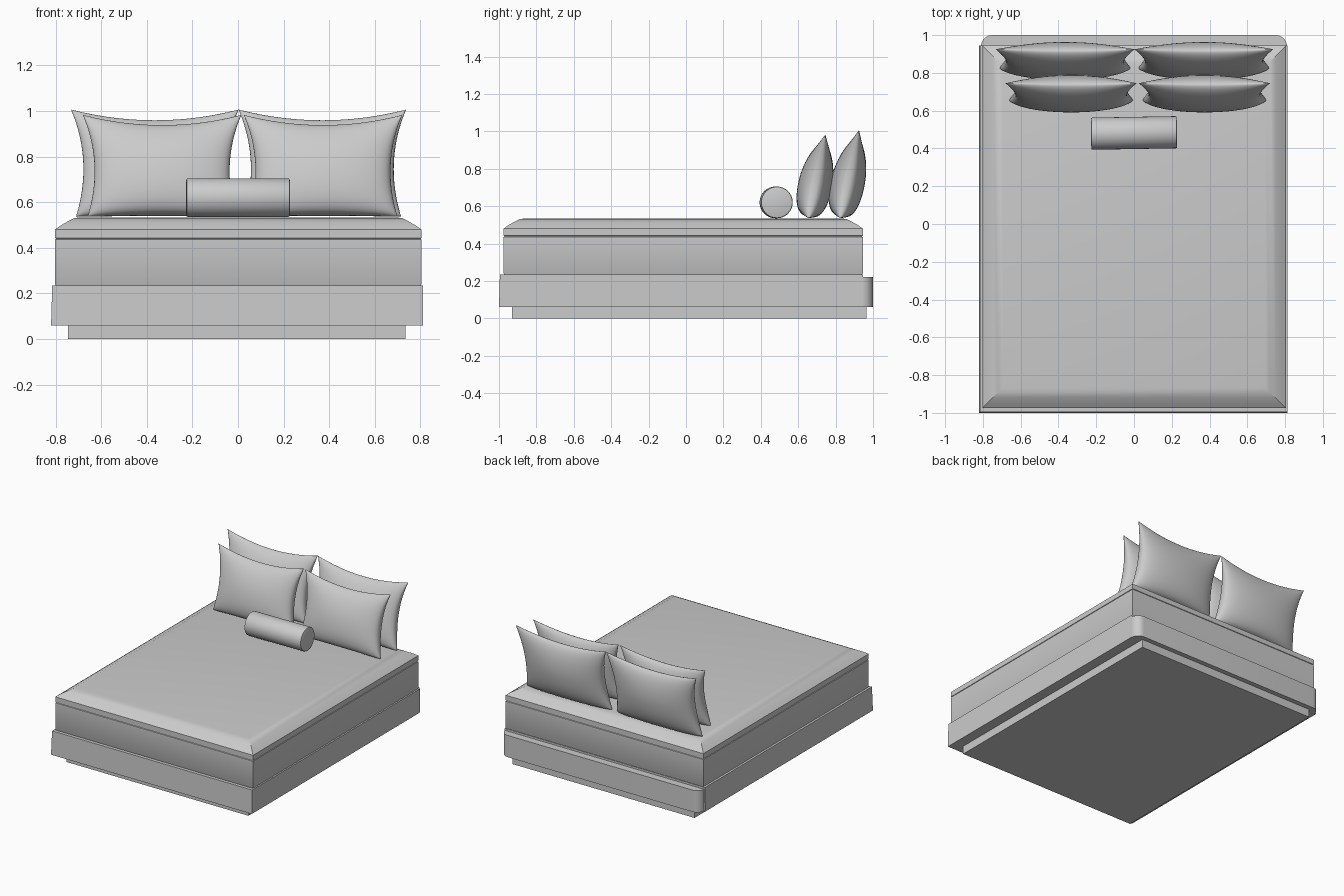
import bpy, bmesh, math
from mathutils import Matrix, Vector

cube = bpy.data.objects.get("Cube")
if cube:
    bpy.data.objects.remove(cube, do_unlink=True)

GREY = (0.6, 0.6, 0.6, 1)
mat = bpy.data.materials.new("light grey")
mat.use_nodes = True
mat.diffuse_color = GREY
mat.node_tree.nodes["Principled BSDF"].inputs["Base Color"].default_value = GREY


def finish(name, bm, angle=None):
    """Turn a bmesh into a named, coloured object, smooth below the angle."""
    bmesh.ops.recalc_face_normals(bm, faces=bm.faces)
    mesh = bpy.data.meshes.new(name)
    bm.to_mesh(mesh)
    bm.free()
    mesh.materials.append(mat)
    obj = bpy.data.objects.new(name, mesh)
    bpy.context.collection.objects.link(obj)
    if angle:
        bpy.ops.object.select_all(action='DESELECT')
        obj.select_set(True)
        bpy.context.view_layer.objects.active = obj
        bpy.ops.object.shade_smooth_by_angle(angle=math.radians(angle))
    return obj


def loft(name, rings, angle=None):
    """Skin a stack of equal-length rings and cap both ends."""
    bm = bmesh.new()
    loops = [[bm.verts.new(p) for p in ring] for ring in rings]
    n = len(loops[0])
    for a, b in zip(loops, loops[1:]):
        for i in range(n):
            j = (i + 1) % n
            bm.faces.new((a[i], a[j], b[j], b[i]))
    bm.faces.new(loops[0])
    bm.faces.new(loops[-1])
    return finish(name, bm, angle)


def rect(x0, x1, y0, y1, z, inset=0):
    x0, x1, y0, y1 = x0 + inset, x1 - inset, y0 + inset, y1 - inset
    return [(x0, y0, z), (x1, y0, z), (x1, y1, z), (x0, y1, z)]


# Plinth and bed frame
loft("plinth", [rect(-0.745, 0.735, -0.93, 0.965, z) for z in (0, 0.065)])
loft("bed_frame", [rect(-0.82, 0.812, -1, 0.945, 0.06),
                   rect(-0.815, 0.812, -0.995, 0.945, 0.234)])


# Rear panel with rounded back corners
def panel_ring(z, r=0.06, half=0.81):
    ring = [(-half, 0.935, z), (half, 0.935, z)]
    for cx, start in ((half - r, 0), (r - half, 90)):
        for k in range(9):
            a = math.radians(start + k * 90 / 8)
            ring.append((cx + r * math.cos(a), 1 - r + r * math.sin(a), z))
    return ring


loft("rear_panel", [panel_ring(z) for z in (0.06, 0.22)], 30)

# Mattress with a narrow seam groove and a soft sloping top edge
MATTRESS = [(0.01, 0.225), (0, 0.24), (0, 0.436), (0.004, 0.438), (0.004, 0.441),
            (0, 0.443), (0, 0.48), (0.025, 0.498), (0.055, 0.515), (0.085, 0.53),
            (0.11, 0.534)]
loft("mattress", [rect(-0.803, 0.805, -0.975, 0.945, z, i) for i, z in MATTRESS], 35)


# Pillows: pinched corners, sagging top edge, fuller towards the bottom
def pillow(name, x, y, width, height, lean, nu=36, nv=28):
    bm = bmesh.new()
    place = Matrix.Translation((x, y, 0.537)) @ Matrix.Rotation(-lean, 4, 'X')

    def point(i, j, side):
        u = math.sin(math.pi * (i / nu - 0.5))
        v = math.sin(math.pi * (j / nv - 0.5))
        px = width / 2 * u * (1 - 0.12 * (1 - v * v)) * (0.97 + 0.03 * v)
        sag = 0.2 if v > 0 else 0.03
        pz = height / 2 * (1 + v * (1 - sag * (1 - u * u)))
        puff = max(0, 1 - u * u) ** 0.4 * max(0, 1 + v) ** 0.35 * max(0, 1 - v) ** 0.6
        return place @ Vector((px, side * 0.088 * puff, pz))

    for side in (-1, 1):
        grid = [[bm.verts.new(point(i, j, side)) for j in range(nv + 1)]
                for i in range(nu + 1)]
        for i in range(nu):
            for j in range(nv):
                bm.faces.new((grid[i][j], grid[i + 1][j],
                              grid[i + 1][j + 1], grid[i][j + 1]))
    bmesh.ops.remove_doubles(bm, verts=bm.verts, dist=0.0005)
    finish(name, bm, 70)


for side, back_x, front_x in (("right", -0.365, -0.333), ("left", 0.37, 0.373)):
    pillow("back_pillow_" + side, back_x, 0.825, 0.735, 0.48, 0.21)
    pillow("front_pillow_" + side, front_x, 0.655, 0.695, 0.455, 0.20)

# Bolster cushion, turned very slightly, with softened rims
bm = bmesh.new()
bmesh.ops.create_cone(bm, cap_ends=True, segments=32, radius1=0.085, radius2=0.085,
                      depth=0.455)
rims = [e for e in bm.edges if abs(e.verts[0].co.z - e.verts[1].co.z) < 0.01]
bmesh.ops.bevel(bm, geom=rims, offset=0.008, segments=2, affect='EDGES', profile=0.5)
bolster = finish("bolster", bm, 40)
bolster.location = (0, 0.482, 0.62)
bolster.rotation_euler = (0, math.pi / 2, math.radians(1))
